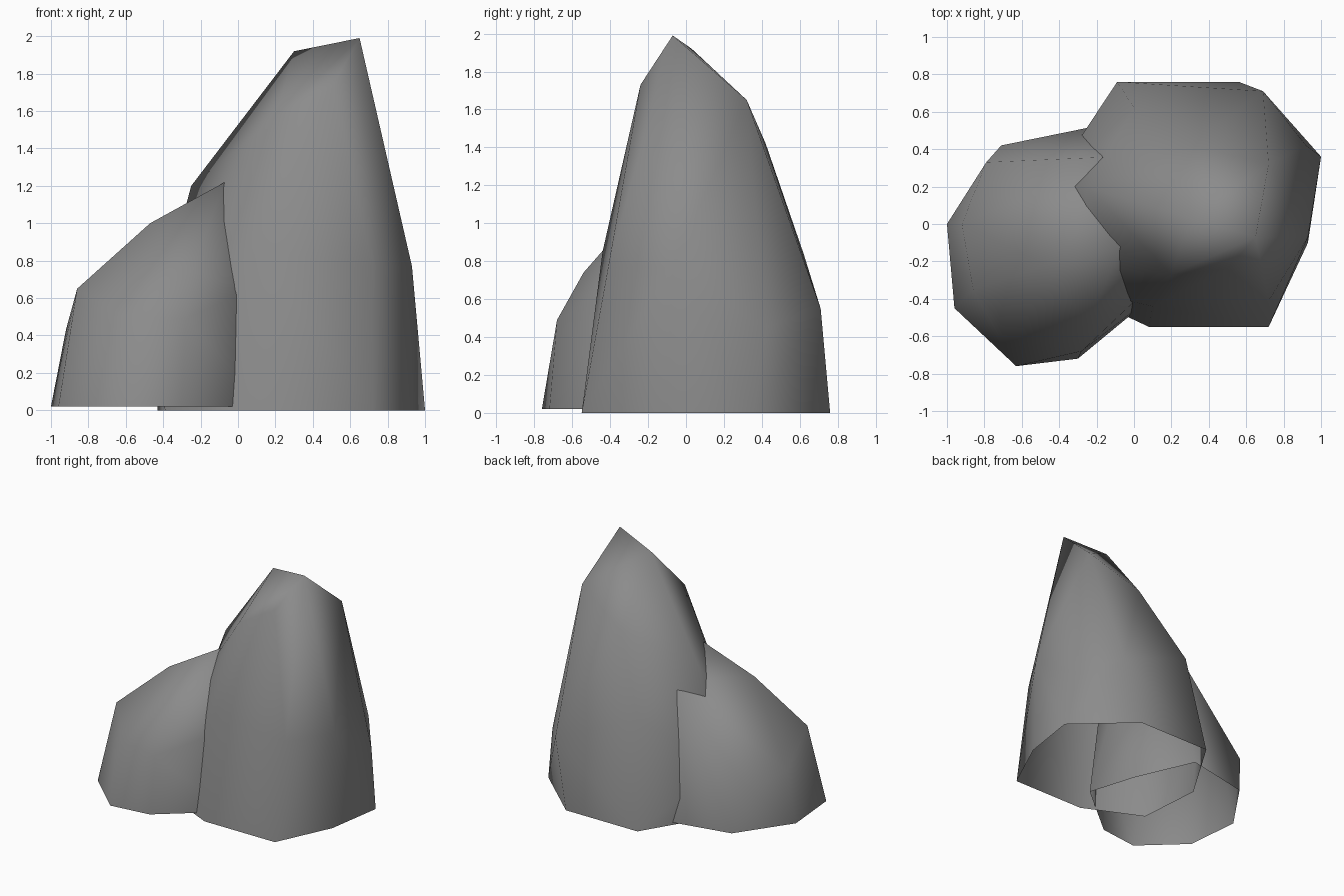
import bpy
import bmesh

default_cube = bpy.data.objects.get("Cube")
if default_cube:
    bpy.data.objects.remove(default_cube, do_unlink=True)


def make_material(name, colour):
    material = bpy.data.materials.new(name)
    material.use_nodes = True
    material.diffuse_color = colour
    shader = material.node_tree.nodes["Principled BSDF"]
    shader.inputs["Base Color"].default_value = colour
    shader.inputs["Roughness"].default_value = 0.9
    return material


def make_boulder(name, base_height, footprint, shoulder, crown, material, flares=()):
    """Wrap a faceted skin around the footprint, shoulder and crown, open below.

    Flares are (corner number, x, y) places to which footprint corners kick out.
    """
    bm = bmesh.new()
    corners = [bm.verts.new((x, y, base_height)) for x, y in footprint]
    for point in shoulder + crown:
        bm.verts.new(point)
    bmesh.ops.convex_hull(bm, input=bm.verts)
    for corner, x, y in flares:
        corners[corner].co = (x, y, base_height)

    # Remove the underside and anything left inside the skin
    underside = [face for face in bm.faces
                 if all(vert.co.z < base_height + 0.001 for vert in face.verts)]
    bmesh.ops.delete(bm, geom=underside, context='FACES')
    loose = [vert for vert in bm.verts if not vert.link_faces]
    bmesh.ops.delete(bm, geom=loose, context='VERTS')
    bmesh.ops.recalc_face_normals(bm, faces=bm.faces)
    for face in bm.faces:
        face.smooth = True

    mesh = bpy.data.meshes.new(name)
    bm.to_mesh(mesh)
    bm.free()
    mesh.materials.append(material)
    boulder = bpy.data.objects.new(name, mesh)
    bpy.context.collection.objects.link(boulder)
    return boulder


stone = make_material("grey stone", (0.26, 0.26, 0.26, 1))

# Tall boulder, leaning to a slanted peak, with one corner of its foot kicked out
make_boulder(
    "tall_boulder", 0,
    footprint=[(.72, -.55), (.93, -.1), (.93, .4), (.56, .76),
               (-.09, .76), (-.43, .2), (-.39, -.33), (.08, -.55)],
    shoulder=[(.72, -.41, .77), (.93, -.07, .77), (.92, .42, .45), (.69, .71, .55),
              (0, .62, .84), (-.46, .2, .42), (-.28, -.23, .6), (.1, -.44, .85)],
    crown=[(.5, -.24, 1.73), (.65, -.07, 1.99), (.72, .32, 1.65), (.3, .42, 1.42),
           (-.25, .2, 1.2), (-.09, -.14, 1.17), (.2, -.27, 1.56), (.3, .03, 1.92)],
    material=stone,
    flares=[(2, 1, .36)])

# Short boulder, rising into the side of the tall one
make_boulder(
    "short_boulder", 0.02,
    footprint=[(-.63, -.76), (-.3, -.72), (.16, -.34), (.04, .05),
               (-.17, .53), (-.71, .42), (-1, 0), (-.96, -.45)],
    shoulder=[(-.61, -.62, .5), (-.28, -.68, .49), (.07, -.35, .65), (-.1, .36, 1.1),
              (-.79, .33, .37), (-.92, 0, .43), (-.86, -.35, .65)],
    crown=[(-.25, -.54, .74), (-.47, -.22, 1), (-.07, -.12, 1.22), (.04, -.1, 1)],
    material=stone)
